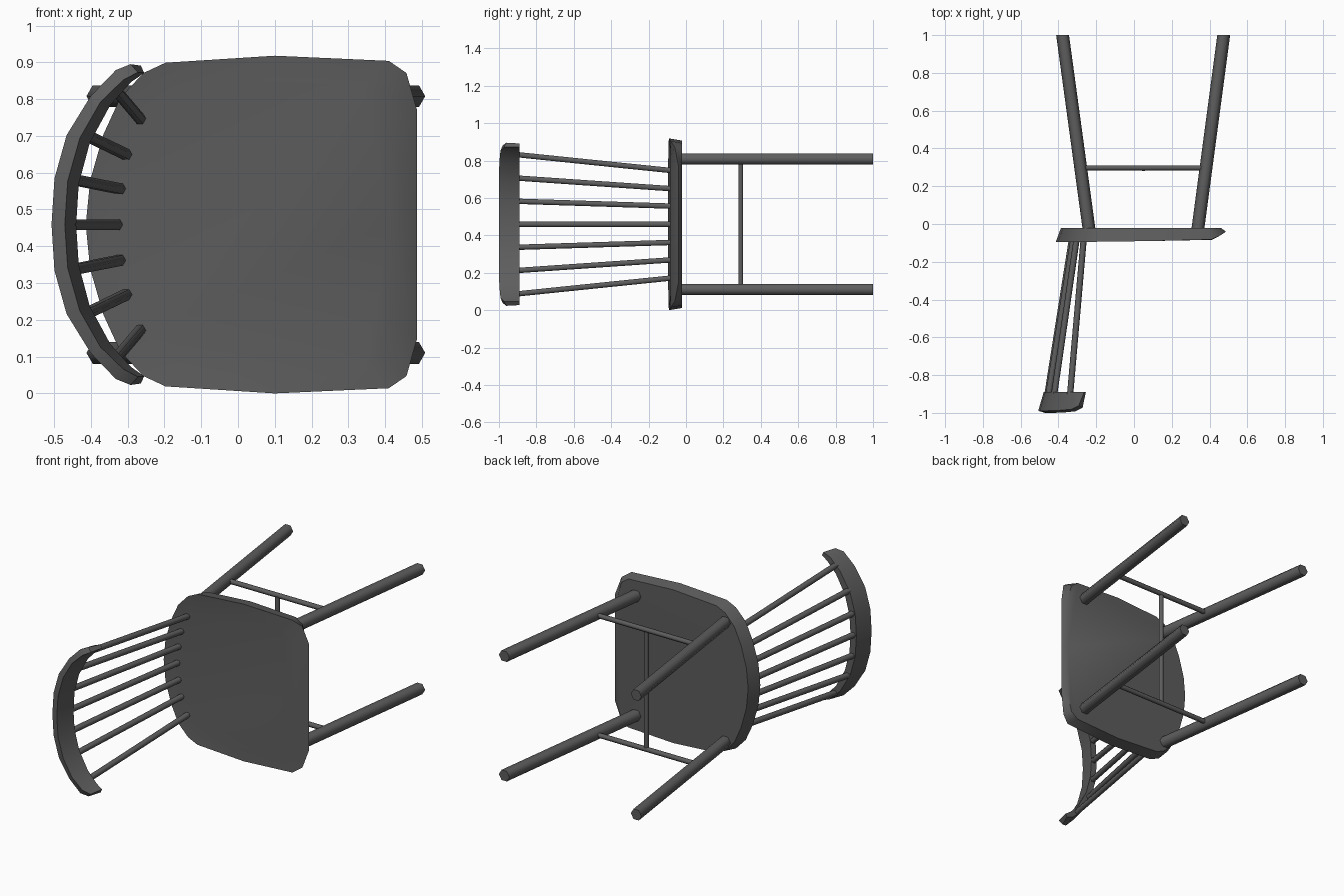
import bpy, bmesh, math
from mathutils import Vector

if "Cube" in bpy.data.objects:
    bpy.data.objects.remove(bpy.data.objects["Cube"])

CZ = 0.462  # height of the chair's mirror plane (it lies on its side)

mat = bpy.data.materials.new("dark grey paint")
mat.diffuse_color = (0.11, 0.11, 0.11, 1)
mat.use_nodes = True
mat.node_tree.nodes["Principled BSDF"].inputs["Base Color"].default_value = mat.diffuse_color


def finish(name, bm, angle):
    bmesh.ops.recalc_face_normals(bm, faces=bm.faces[:])
    me = bpy.data.meshes.new(name)
    bm.to_mesh(me)
    bm.free()
    me.materials.append(mat)
    ob = bpy.data.objects.new(name, me)
    bpy.context.collection.objects.link(ob)
    bpy.ops.object.select_all(action='DESELECT')
    ob.select_set(True)
    bpy.context.view_layer.objects.active = ob
    bpy.ops.object.shade_smooth_by_angle(angle=math.radians(angle))
    return ob


def loft(name, rings, angle):
    """Skin closed rings of points and cap both ends."""
    bm = bmesh.new()
    loops = [[bm.verts.new(p) for p in r] for r in rings]
    n = len(loops[0])
    for a, b in zip(loops, loops[1:]):
        for i in range(n):
            j = (i + 1) % n
            bm.faces.new((a[i], a[j], b[j], b[i]))
    bm.faces.new(loops[0])
    bm.faces.new(loops[-1])
    return finish(name, bm, angle)


def rod(name, a, b, r, axis='Y', sides=6):
    """Straight rod whose ends are cut square to the given axis."""
    rings = []
    for c in (Vector(a), Vector(b)):
        ring = []
        for k in range(sides):
            t = 2 * math.pi * k / sides
            u, v = r * math.cos(t), r * math.sin(t)
            off = {'Y': (u, 0, v), 'X': (0, u, v), 'Z': (u, v, 0)}[axis]
            ring.append(c + Vector(off))
        rings.append(ring)
    return loft(name, rings, 65)


# seat: half outline (x, z offset, y of the rim), front edge rolls over
half = [(-0.414, 0, -0.095), (-0.402, 0.12, -0.095), (-0.366, 0.245, -0.095),
        (-0.32, 0.345, -0.095), (-0.257, 0.412, -0.094), (-0.197, 0.44, -0.094),
        (0.10, 0.459, -0.09), (0.41, 0.445, -0.082), (0.458, 0.412, -0.06),
        (0.487, 0.31, -0.04), (0.487, 0, -0.04)]
rim = half + [(x, -z, y) for x, z, y in half[-2:0:-1]]


def seat_ring(sx, sz, y=None):
    return [(0.04 + (px - 0.04) * sx, py if y is None else y, CZ + pz * sz)
            for px, pz, py in rim]


loft("seat", [seat_ring(0.83, 0.86, -0.085), seat_ring(1, 1),
              seat_ring(0.94, 0.975, -0.021)], 40)

# legs and stretchers
for s, side in ((1, "right"), (-1, "left")):
    z = CZ + s * 0.349
    rod(f"{side}_back_leg", (-0.237, -0.035, z), (-0.378, 1.0, z), 0.034)
    rod(f"{side}_front_leg", (0.337, -0.035, z), (0.475, 1.0, z), 0.034)
    rod(f"{side}_side_stretcher", (-0.28, 0.297, z), (0.38, 0.297, z), 0.014, 'X')
rod("cross_stretcher", (0.05, 0.293, CZ - 0.345), (0.05, 0.293, CZ + 0.345), 0.014, 'Z')

# spindles: seat x, seat offset, crest x, crest offset
spindles = [(-0.328, 0, -0.458, 0), (-0.32, 0.097, -0.452, 0.123),
            (-0.303, 0.19, -0.422, 0.247), (-0.266, 0.287, -0.338, 0.372)]
for i, (x0, z0, x1, z1) in enumerate(spindles):
    for s in ((1, -1) if i else (1,)):
        rod(f"spindle_{i}_{'a' if s > 0 else 'b'}", (x0, -0.075, CZ + s * z0),
            (x1, -0.9, CZ + s * z1), 0.0165)

# crest rail: outer and inner top edges, inner and outer lower edges
sections = [
    [(-0.507, 0), (-0.471, 0), (-0.440, 0), (-0.478, 0), -1.0],
    [(-0.499, 0.125), (-0.463, 0.118), (-0.433, 0.11), (-0.470, 0.123), -1.0],
    [(-0.466, 0.243), (-0.430, 0.235), (-0.403, 0.222), (-0.438, 0.24), -1.0],
    [(-0.400, 0.350), (-0.374, 0.333), (-0.347, 0.325), (-0.373, 0.35), -0.998],
    [(-0.332, 0.42), (-0.312, 0.393), (-0.29, 0.388), (-0.308, 0.415), -0.992],
    [(-0.292, 0.436), (-0.272, 0.414), (-0.255, 0.412), (-0.264, 0.432), -0.972]]


def crest_ring(sec, s):
    ot, it, ib, ob, y = sec
    return [(p[0], py, CZ + s * p[1])
            for p, py in ((ot, y + 0.011), (it, y), (ib, -0.89), (ob, -0.89))]


loft("crest_rail", [crest_ring(c, -1) for c in sections[:0:-1]]
     + [crest_ring(c, 1) for c in sections], 40)

# rest the lowest point exactly on the ground
bpy.context.view_layer.update()
low = min(v.co.z for o in bpy.data.objects for v in o.data.vertices)
for o in bpy.data.objects:
    o.location.z -= low
